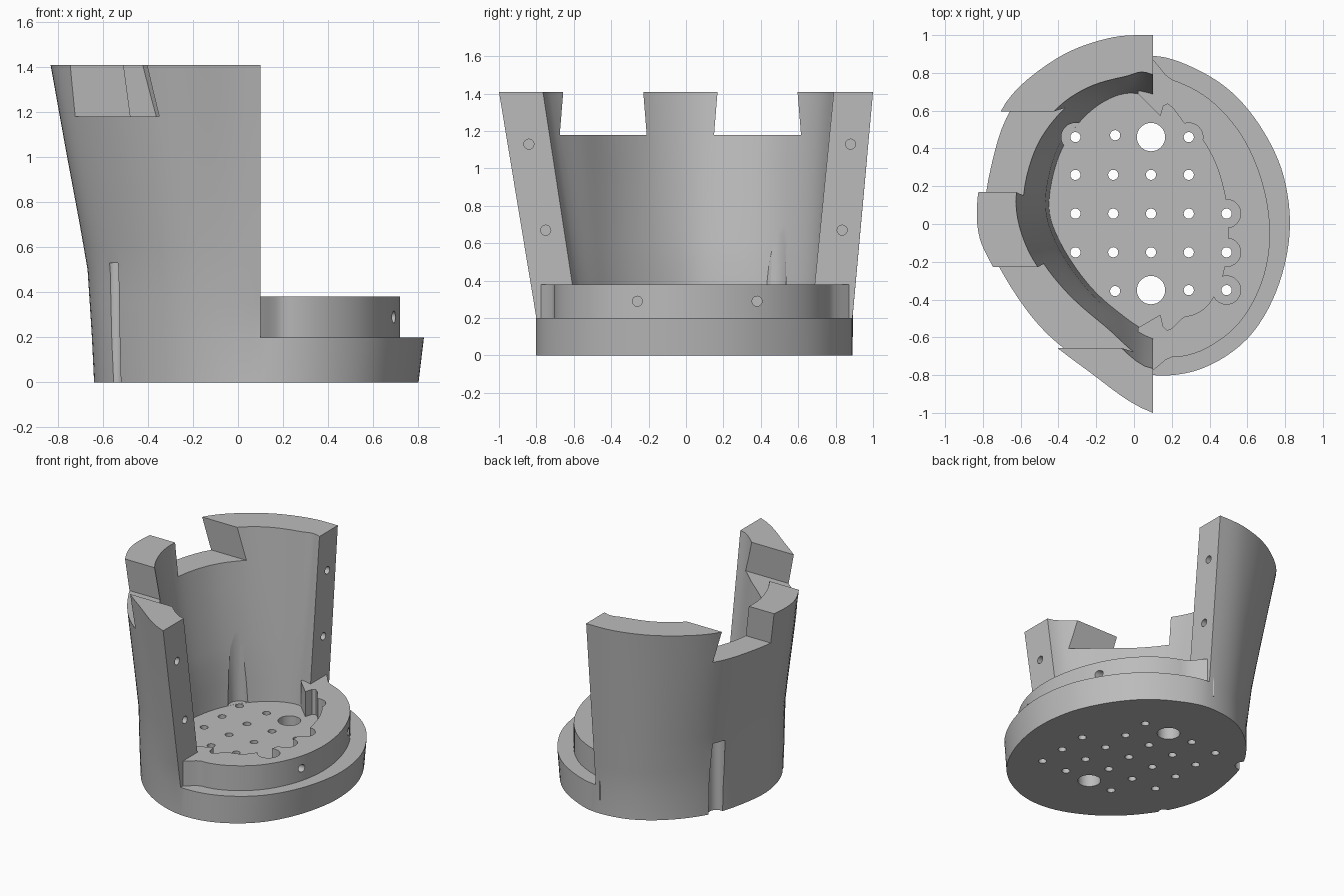
import bpy, bmesh, math
from mathutils import Vector, Matrix

if "Cube" in bpy.data.objects:
    bpy.data.objects.remove(bpy.data.objects["Cube"], do_unlink=True)

grey = bpy.data.materials.new("plain_grey")
grey.use_nodes = True
grey.diffuse_color = (0.5, 0.5, 0.5, 1)
for node in grey.node_tree.nodes:
    if node.type == 'BSDF_PRINCIPLED':
        node.inputs["Base Color"].default_value = (0.5, 0.5, 0.5, 1)


def smooth_loop(pts, steps=6):
    """Closed smooth curve through the control points."""
    out, n = [], len(pts)
    for i in range(n):
        a, b, c, d = (Vector(pts[(i + k) % n]) for k in (-1, 0, 1, 2))
        for s in range(steps):
            t = s / steps
            out.append(0.5 * (2 * b + (c - a) * t + (2 * a - 5 * b + 4 * c - d) * t ** 2
                              + (3 * b - a - 3 * c + d) * t ** 3))
    return out


def loft(name, rings):
    """Capped solid through rings of 3D points."""
    bm = bmesh.new()
    loops = [[bm.verts.new(p) for p in ring] for ring in rings]
    n = len(loops[0])
    for lo, hi in zip(loops, loops[1:]):
        for i in range(n):
            j = (i + 1) % n
            bm.faces.new((lo[i], lo[j], hi[j], hi[i]))
    bm.faces.new(loops[0][::-1])
    bm.faces.new(loops[-1])
    bmesh.ops.recalc_face_normals(bm, faces=bm.faces)
    me = bpy.data.meshes.new(name)
    bm.to_mesh(me)
    bm.free()
    ob = bpy.data.objects.new(name, me)
    bpy.context.collection.objects.link(ob)
    me.materials.append(grey)
    return ob


def rod(start, end, r, sides=24):
    """Round cutter between two points."""
    a, b = Vector(start), Vector(end)
    turn = (b - a).to_track_quat('Z', 'Y')
    circle = [turn @ Vector((r * math.cos(k * math.tau / sides),
                             r * math.sin(k * math.tau / sides), 0)) for k in range(sides)]
    return loft("cutter", [[a + p for p in circle], [b + p for p in circle]])


def combine(target, other, operation='DIFFERENCE'):
    other.hide_render = True
    mod = target.modifiers.new("combine", 'BOOLEAN')
    mod.operation, mod.object, mod.solver = operation, other, 'EXACT'
    bpy.context.view_layer.objects.active = target
    bpy.ops.object.modifier_apply(modifier=mod.name)
    bpy.data.objects.remove(other, do_unlink=True)


# Flare of the wall with height: curved sideways, straight front to back
KEYS = [(0, 0), (0.2, 0.05), (0.5, 0.15), (0.7, 0.33), (1.0, 0.62), (1.41, 1), (1.6, 1.18)]


def flare(z):
    for (z0, t0), (z1, t1) in zip(KEYS, KEYS[1:]):
        if z <= z1:
            return t0 + (t1 - t0) * (z - z0) / (z1 - z0)
    return 1


def wall_rings(low, high, heights):
    low, high = smooth_loop(low), smooth_loop(high)
    rings = []
    for z in heights:
        tx, ty = flare(z), max(0, (z - 0.2) / 1.21)
        rings.append([(p.x + (q.x - p.x) * tx, p.y + (q.y - p.y) * ty, z)
                      for p, q in zip(low, high)])
    return rings


# Outer body
front_edge = [(.35, -.765), (.58, -.61), (.73, -.36), (.8, -.05), (.77, .25),
              (.66, .5), (.5, .7), (.3, .83)]
outer_low = [(.1, .89), (-.15, .85), (-.37, .7), (-.54, .47), (-.62, .2), (-.635, -.05),
             (-.56, -.3), (-.38, -.55), (-.15, -.72), (.1, -.8)] + front_edge
outer_high = [(.1, 1), (-.15, .98), (-.42, .87), (-.68, .64), (-.8, .3), (-.83, 0),
              (-.75, -.22), (-.53, -.54), (-.24, -.78), (.1, -1)]
outer_high += [(x * 1.6, y * (1.4 if y < 0 else 1.18)) for x, y in front_edge]
body = loft("socket_body", wall_rings(outer_low, outer_high,
            [0, .2, .35, .5, .6, .7, .85, 1, 1.2, 1.41]))

# Open side: everything above the base beyond the cut plane
open_side = [(.1, -2), (2, -2), (2, 2), (.1, 2)]
combine(body, loft("cutter", [[(x, y, z) for x, y in open_side] for z in (.2, 2)]))

# Inner cavity
cavity_edge = [(.35, -.6), (.6, -.35), (.63, 0), (.58, .3), (.4, .58)]
inner_low = [(.1, .67), (-.05, .69), (-.2, .62), (-.33, .48), (-.41, .3), (-.44, .08),
             (-.38, -.1), (-.25, -.3), (-.1, -.45), (.1, -.58)] + cavity_edge
inner_high = [(.1, .79), (-.05, .78), (-.25, .72), (-.42, .6), (-.56, .4), (-.625, .12),
              (-.56, -.14), (-.4, -.36), (-.17, -.56), (.1, -.765)] + cavity_edge
combine(body, loft("cutter", wall_rings(inner_low, inner_high,
        [.199, .35, .5, .6, .7, .85, 1, 1.2, 1.41, 1.6])))

# Raised step on the base, its ends buried in the wall
step_outer = smooth_loop([(.02, .79), (.2, .765), (.4, .66), (.57, .47), (.68, .22), (.72, -.05),
                          (.68, -.3), (.56, -.52), (.38, -.66), (.2, -.705), (.02, -.66)])[:61]
step_inner = smooth_loop([(.14, -.48), (.27, -.49), (.38, -.44), (.46, -.3), (.495, -.1), (.49, .1),
                          (.44, .3), (.36, .45), (.28, .52), (.14, .57)])[:55]
outline = step_outer + [Vector((.02, -.55))] + step_inner + [Vector((.02, .69))]
combine(body, loft("step", [[(p.x, p.y, z) for p in outline] for z in (.1, .38)]), 'UNION')

# Two notches in the rim, slightly wider at the floor
for y0, y1 in ((-.675, -.21), (.15, .615)):
    cut = [(y0, 1.18), (y1, 1.18), (y1 - .03, 1.55), (y0 + .03, 1.55)]
    combine(body, loft("cutter", [[(x, y, z) for y, z in cut] for x in (-1.2, .05)]))

# Counterbores and large drain holes
bores = [(-.31, .46), (.29, .46), (.49, .055), (.49, -.15), (.49, -.35)]
for x, y in bores:
    combine(body, rod((x, y, .2), (x, y, .95), .075, 32))
for y in (.46, -.35):
    combine(body, rod((.09, y, -.1), (.09, y, .6), .075, 32))

# Small holes through the floor
small = bores + [(-.1, .47), (-.1, -.355), (.29, -.35)]
small += [(x, y) for x in (-.31, -.11, .09, .29) for y in (.26, .055, -.15)]
for x, y in small:
    combine(body, rod((x, y, -.1), (x, y, .3), .027, 16))

# Pin holes in the wall ends and the step
for y, z in ((-.84, 1.13), (-.75, .67), (.88, 1.13), (.835, .67)):
    combine(body, rod((-.06, y, z), (.3, y, z), .027, 16))
for y, x in ((-.26, .69), (.38, .62)):
    combine(body, rod((x - .1, y, .29), (x + .2, y, .29), .027, 16))

# Upright grooves on the outside of the wall
combine(body, rod((-.56, .45, -.1), (-.56, .45, .53), .055))
combine(body, rod((-.55, -.35, -.1), (-.55, -.35, .53), .036))

bpy.ops.object.select_all(action='DESELECT')
body.select_set(True)
bpy.context.view_layer.objects.active = body
bpy.ops.object.shade_smooth_by_angle(angle=math.radians(30))
